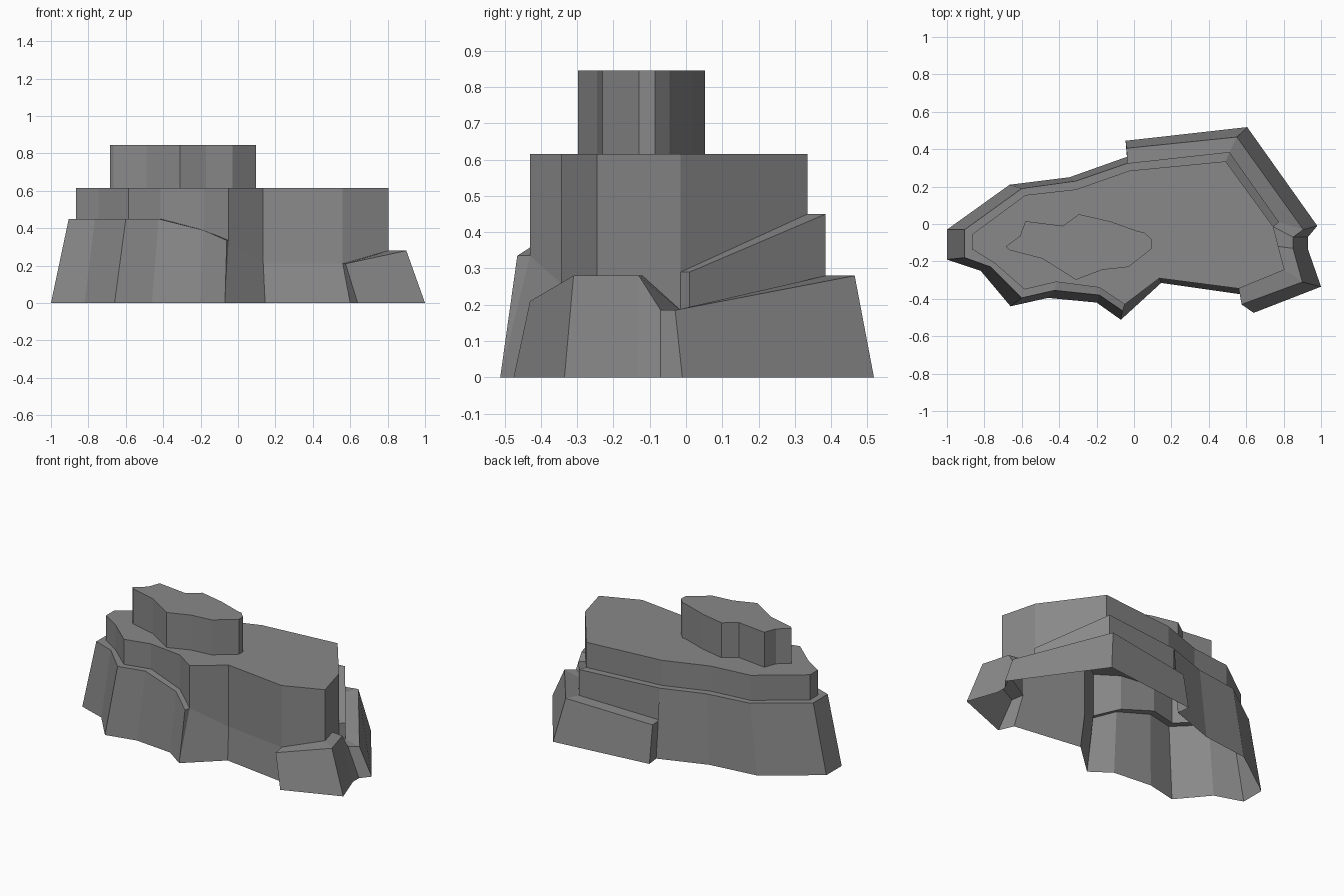
import bpy
import bmesh

PLATEAU_TOP = 0.615
CAP_TOP = 0.845

default_cube = bpy.data.objects.get("Cube")
if default_cube:
    bpy.data.objects.remove(default_cube, do_unlink=True)

stone = bpy.data.materials.new("stone grey")
stone.use_nodes = True
stone.diffuse_color = (0.25, 0.25, 0.25, 1)
shader = stone.node_tree.nodes["Principled BSDF"]
shader.inputs["Base Color"].default_value = stone.diffuse_color
shader.inputs["Roughness"].default_value = 0.9


def ring(points, height):
    """Lift plan points to one height, or to one height per point."""
    heights = height if isinstance(height, list) else [height] * len(points)
    return [(x, y, z) for (x, y), z in zip(points, heights)]


def terrace(name, rings, closed=False, lid=False):
    """Join stacked rings, listed clockwise from the bottom up, with flat faces."""
    bm = bmesh.new()
    rows = [[bm.verts.new(point) for point in row] for row in rings]
    count = len(rows[0])
    for low, high in zip(rows, rows[1:]):
        for a in range(count if closed else count - 1):
            b = (a + 1) % count
            bm.faces.new((low[b], low[a], high[a], high[b]))
    if lid:
        bm.faces.new(list(reversed(rows[-1])))
    bmesh.ops.remove_doubles(bm, verts=bm.verts, dist=0.0005)
    mesh = bpy.data.meshes.new(name)
    bm.to_mesh(mesh)
    bm.free()
    mesh.materials.append(stone)
    rock = bpy.data.objects.new(name, mesh)
    bpy.context.collection.objects.link(rock)
    return rock


# Plan outlines of the upper plateau, one run for each side
flank_edge = [(-.05, -.43), (-.185, -.34), (-.415, -.31), (-.585, -.35),
              (-.745, -.21), (-.865, -.135), (-.865, -.055), (-.58, .155),
              (-.31, .185), (-.025, .285)]
back_edge = [flank_edge[-1], (.49, .335), (.745, -.015)]
right_edge = [back_edge[-1], (.772, -.12), (.805, -.245), (.56, -.345)]
front_edge = [right_edge[-1], (.135, -.29), flank_edge[0]]

# Left flank: sloping cliff, narrow ledge, then the plateau wall
flank_foot = [(-.07, -.512), (-.2, -.42), (-.46, -.395), (-.66, -.44),
              (-.82, -.25), (-1, -.19), (-1, -.03), (-.665, .21),
              (-.345, .25), (-.035, .36)]
flank_lip = [(-.06, -.465), (-.185, -.38), (-.425, -.355), (-.6, -.395),
             (-.765, -.23), (-.905, -.18), (-.905, -.03), (-.6, .19),
             (-.31, .23), (-.035, .325)]
ledge = [.335, .39] + [.45] * 8
terrace("left_flank", [ring(flank_foot, 0), ring(flank_lip, ledge),
                       ring(flank_edge, ledge), ring(flank_edge, PLATEAU_TOP)])

# Back wall: upper ledge that falls away toward the right end
back_lip = [flank_lip[-1], (.51, .385), (.775, .01)]
back_ledge = [.45, .45, .29]
block_back = [.24, .28, .185]
terrace("back_wall", [ring(back_lip, block_back), ring(back_lip, back_ledge),
                      ring(back_edge, back_ledge), ring(back_edge, PLATEAU_TOP)])

# Short return where the upper ledge stops
notch = [back_lip[-1], back_edge[-1]]
terrace("ledge_end", [ring(notch, block_back[-1]), ring(notch, back_ledge[-1])])

# Right and front plateau walls
right_shelf = [.185, .28, .28, .21]
terrace("right_wall", [ring(right_edge, right_shelf), ring(right_edge, PLATEAU_TOP)])
front_foot = [(.6, -.38), (.145, -.315), flank_foot[0]]
terrace("front_wall", [ring(front_foot, 0), ring(front_edge, [.21, .21, .335]),
                       ring(front_edge, PLATEAU_TOP)])
terrace("front_ridge_side", [[(*front_edge[-1], .335), (*flank_lip[0], .335)],
                             [(*flank_foot[0], 0)] * 2])

# Low block wrapping the back and right sides, with a notch in its rim
block_foot = [flank_foot[-1], (-.045, .445), (.605, .518), (.98, -.01),
              (.93, -.07), (.93, -.135), (1, -.335), (.64, -.475), front_foot[0]]
block_lip = [flank_lip[-1], (-.04, .405), (.55, .465), (.905, -.03),
             (.85, -.07), (.85, -.13), (.9, -.31), (.575, -.43), front_edge[0]]
block_inner = [back_lip[0]] + back_lip + right_edge + [front_edge[0]]
block_rim = [block_back[0]] + block_back + right_shelf + [right_shelf[-1]]
terrace("lower_block", [ring(block_foot, 0), ring(block_lip, block_rim),
                        ring(block_inner, block_rim)])

# Plateau surface
plateau = flank_edge + back_edge[1:] + right_edge[1:] + front_edge[1:-1]
terrace("plateau_top", [ring(plateau, PLATEAU_TOP)], lid=True)

# Upright cap stone
cap = [(-.685, -.12), (-.61, -.065), (-.58, .015), (-.38, -.01), (-.295, .052),
       (-.13, .015), (.025, -.04), (.055, -.045), (.097, -.085), (.097, -.13),
       (-.03, -.23), (-.17, -.245), (-.31, -.298), (-.49, -.185), (-.665, -.14)]
terrace("cap_stone", [ring(cap, PLATEAU_TOP), ring(cap, CAP_TOP)], closed=True, lid=True)
